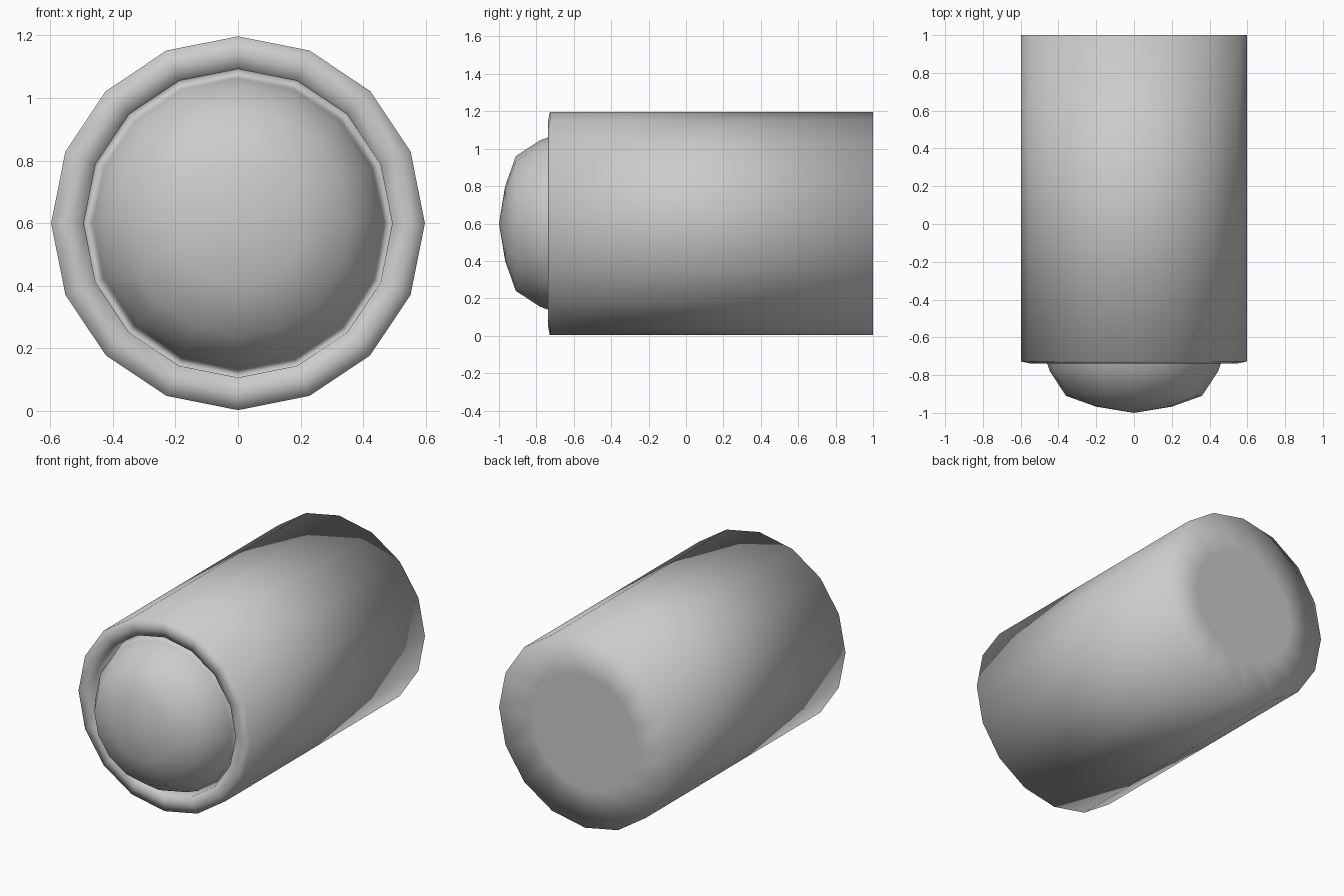
import bpy, bmesh
from math import cos, sin, pi

if "Cube" in bpy.data.objects:
    bpy.data.objects.remove(bpy.data.objects["Cube"])

SIDES = 16
AXIS_Z = 0.6


def lathe(name, profile):
    """Revolve (radius, y) points around the horizontal y axis."""
    bm = bmesh.new()
    rings = []
    for r, y in profile:
        if r == 0:
            rings.append([bm.verts.new((0, y, AXIS_Z))] * SIDES)
        else:
            rings.append([bm.verts.new((r * cos(2 * pi * i / SIDES), y,
                                        AXIS_Z + r * sin(2 * pi * i / SIDES)))
                          for i in range(SIDES)])
    for a, b in zip(rings, rings[1:]):
        for i in range(SIDES):
            j = (i + 1) % SIDES
            quad = list(dict.fromkeys((a[i], a[j], b[j], b[i])))
            bm.faces.new(quad).smooth = True
    bmesh.ops.recalc_face_normals(bm, faces=bm.faces[:])
    mesh = bpy.data.meshes.new(name)
    bm.to_mesh(mesh)
    bm.free()
    obj = bpy.data.objects.new(name, mesh)
    bpy.context.collection.objects.link(obj)
    return obj


# Casing: inner wall, softly rounded front rim, long outer wall, flat back;
# the dome continues it inward so the whole skin is one smooth closed surface
lathe("casing_with_dome", [
    (0, -1.0), (0.2, -0.967), (0.36, -0.91), (0.445, -0.78), (0.463, -0.73),
    (0.49, -0.63),
    (0.493, -0.728), (0.545, -0.739), (0.597, -0.728),
    (0.597, 1.0), (0.36, 1.0), (0, 1.0),
])
